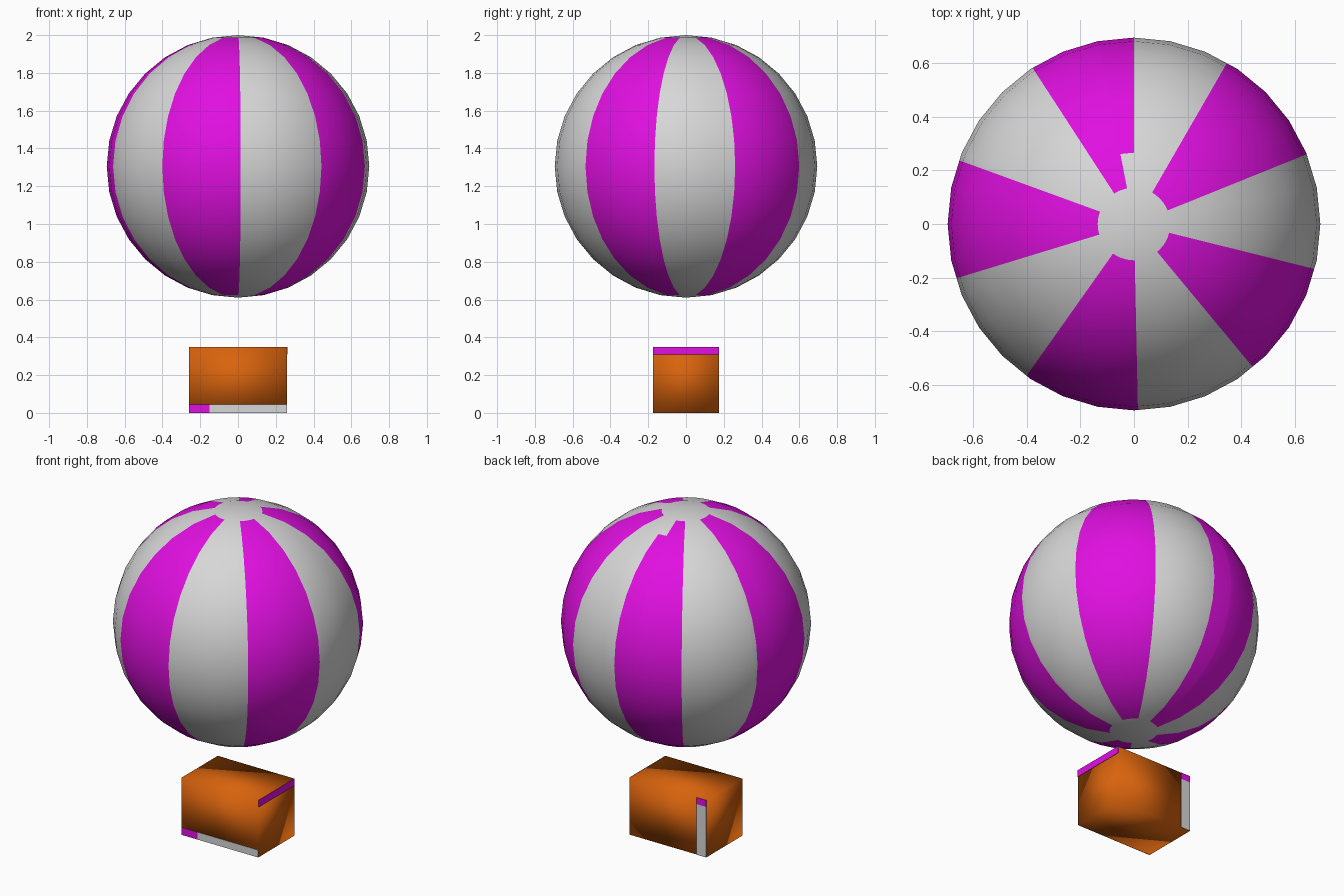
import bpy, bmesh, math
from mathutils import Vector, Matrix

if "Cube" in bpy.data.objects:
    bpy.data.objects.remove(bpy.data.objects["Cube"])


def material(name, rgb):
    m = bpy.data.materials.new(name)
    m.diffuse_color = (*rgb, 1)
    m.use_nodes = True
    m.node_tree.nodes["Principled BSDF"].inputs["Base Color"].default_value = m.diffuse_color
    return m


GREY = material("light grey", (0.68, 0.68, 0.68))
MAGENTA = material("magenta", (0.75, 0.005, 0.75))
ORANGE = material("basket orange", (0.69, 0.125, 0.004))


def add_object(name, bm, mats, smooth=True):
    for f in bm.faces:
        f.smooth = smooth
    me = bpy.data.meshes.new(name)
    bm.to_mesh(me)
    bm.free()
    for m in mats:
        me.materials.append(m)
    ob = bpy.data.objects.new(name, me)
    bpy.context.collection.objects.link(ob)
    return ob


def add_box(name, lo, hi, mat, smooth=False):
    lo, hi = Vector(lo), Vector(hi)
    bm = bmesh.new()
    bmesh.ops.create_cube(bm, size=1, matrix=Matrix.Translation((lo + hi) / 2)
                          @ Matrix.Diagonal((*(hi - lo), 1)))
    return add_object(name, bm, [mat], smooth)


# Balloon: sphere cut along the stripe edges, in degrees around z
R, CZ = 0.695, 1.305
STRIPES = [(22, 60), (90, 123), (160, 197), (234.7, 271.2), (309.7, 346)]
NOTCH = 101          # one stripe has a short corner missing at the top
bm = bmesh.new()
bmesh.ops.create_uvsphere(bm, u_segments=32, v_segments=16, radius=R)
for a in [e for s in STRIPES for e in s] + [NOTCH]:
    a = math.radians(a)
    along = Vector((math.cos(a), math.sin(a), 0))
    half = [f for f in bm.faces if f.calc_center_median().dot(along) > 0]
    geom = half + list({e for f in half for e in f.edges}) + list({v for f in half for v in f.verts})
    bmesh.ops.bisect_plane(bm, geom=geom, dist=1e-4, plane_co=(0, 0, 0),
                           plane_no=(-math.sin(a), math.cos(a), 0))

# Colour the stripes, leaving the pole rings plain
cap = R * math.cos(math.pi / 16)
notch_z = R * math.cos(math.pi / 8)
for f in bm.faces:
    c = f.calc_center_median()
    ang = math.degrees(math.atan2(c.y, c.x)) % 360
    striped = any(s < ang < e for s, e in STRIPES) and abs(c.z) < cap
    if c.z > notch_z and 90 < ang < NOTCH:
        striped = False
    f.material_index = int(striped)
bmesh.ops.translate(bm, verts=bm.verts, vec=(0, 0, CZ))
add_object("balloon", bm, [GREY, MAGENTA])

# Basket: softly shaded closed box
X, Y, H, T = 0.26, 0.174, 0.35, 0.002
add_box("basket", (-X, -Y, 0), (X, Y, H), ORANGE, smooth=True)

# Thin painted strips on the basket sides
add_box("front_strip_grey", (-0.15, -Y - T, 0), (X, -Y, 0.045), GREY)
add_box("front_strip_magenta", (-X, -Y - T, 0), (-0.15, -Y, 0.045), MAGENTA)
add_box("right_strip_magenta", (X, -Y, 0.308), (X + T, Y, H), MAGENTA)
add_box("back_strip_grey", (-X, Y, 0), (-0.195, Y + T, 0.31), GREY)
add_box("back_strip_magenta", (-X, Y, 0.31), (-0.195, Y + T, H), MAGENTA)
